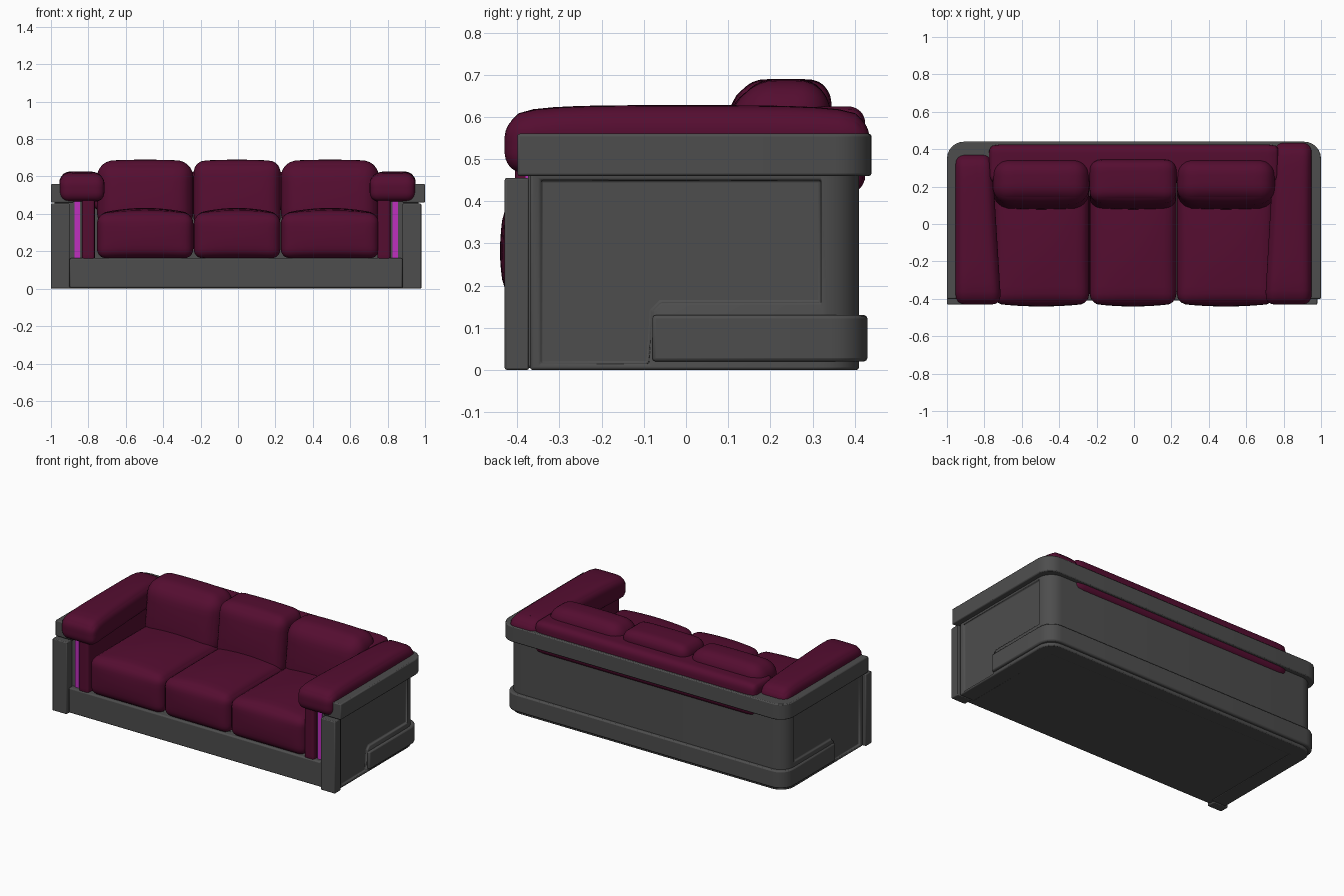
import bpy, bmesh, math
from mathutils import Vector

old = bpy.data.objects.get("Cube")
if old:
    bpy.data.objects.remove(old, do_unlink=True)


def material(name, rgb):
    m = bpy.data.materials.new(name)
    m.use_nodes = True
    m.diffuse_color = (*rgb, 1)
    bsdf = m.node_tree.nodes["Principled BSDF"]
    bsdf.inputs["Base Color"].default_value = (*rgb, 1)
    bsdf.inputs["Roughness"].default_value = 0.8
    return m


GREY = material("charcoal_grey", (0.075, 0.075, 0.075))
WINE = material("wine_fabric", (0.09, 0.004, 0.03))
GLOW = material("magenta_strip", (0.52, 0.03, 0.52))


def finish(name, bm, mat, bevel=0.0):
    bmesh.ops.recalc_face_normals(bm, faces=bm.faces)
    mesh = bpy.data.meshes.new(name)
    bm.to_mesh(mesh)
    bm.free()
    obj = bpy.data.objects.new(name, mesh)
    bpy.context.collection.objects.link(obj)
    mesh.materials.append(mat)
    if bevel:
        mod = obj.modifiers.new("edge_bevel", "BEVEL")
        mod.width, mod.segments, mod.limit_method = bevel, 2, "ANGLE"
    bpy.ops.object.select_all(action="DESELECT")
    obj.select_set(True)
    bpy.context.view_layer.objects.active = obj
    bpy.ops.object.shade_smooth_by_angle(angle=math.radians(40))
    return obj


def prism(name, points, offset, mat, bevel=0.0):
    """Extrude a flat outline along an offset."""
    bm = bmesh.new()
    face = bm.faces.new([bm.verts.new(p) for p in points])
    top = bmesh.ops.extrude_face_region(bm, geom=[face])["geom"]
    bmesh.ops.translate(bm, vec=offset,
                        verts=[v for v in top if isinstance(v, bmesh.types.BMVert)])
    return finish(name, bm, mat, bevel)


def box(name, x, y, z, mat, bevel=0.0):
    pts = [(x[0], y[0], z[0]), (x[1], y[0], z[0]), (x[1], y[1], z[0]), (x[0], y[1], z[0])]
    return prism(name, pts, (0, 0, z[1] - z[0]), mat, bevel)


def u_band(name, x, y, z, wall, r, bevel):
    """Band around both sides and the back, with round back corners."""
    def corner(cx, cy, start):
        arc = [math.radians(start + 15 * i) for i in range(7)]
        return [(cx + r * math.cos(a), cy + r * math.sin(a)) for a in arc]
    pts = [(x[0] + wall, y[0]), (x[0] + wall, y[1] - wall),
           (x[1] - wall, y[1] - wall), (x[1] - wall, y[0]), (x[1], y[0])]
    pts += corner(x[1] - r, y[1] - r, 0) + corner(x[0] + r, y[1] - r, 90)
    pts.append((x[0], y[0]))
    return prism(name, [(a, b, z[0]) for a, b in pts], (0, 0, z[1] - z[0]), GREY, bevel)


def cushion(name, x, y, z, r, crown=0.0, belly=0.0, shape=None):
    """Round-edged pad; crown swells the top, belly swells the front."""
    lo, hi = Vector((x[0], y[0], z[0])), Vector((x[1], y[1], z[1]))
    mid, half = (lo + hi) / 2, (hi - lo) / 2
    bm = bmesh.new()
    bmesh.ops.create_cube(bm, size=2)
    bmesh.ops.subdivide_edges(bm, edges=bm.edges[:], cuts=15, use_grid_fill=True)
    for v in bm.verts:
        u = Vector([math.sin(c * math.pi / 2) for c in v.co])
        p = Vector([a * h for a, h in zip(u, half)])
        core = Vector([max(-(h - r), min(h - r, a)) for a, h in zip(p, half)])
        d = p - core
        if d.length > 1e-6:
            p = core + d.normalized() * r
        if u.z > 0:
            p.z += crown * u.z * (1 - u.x ** 2) * (1 - 0.6 * u.y ** 2)
        if u.y < 0:
            p.y += belly * u.y * (1 - u.x ** 2) * (1 - u.z ** 2)
        if shape:
            p = shape(p, u)
        v.co = mid + p
    return finish(name, bm, WINE)


# Outer shell with a recessed panel cut into each side
shell = u_band("shell", (-0.98, 0.965), (-0.37, 0.41), (0.0, 0.47), 0.1, 0.09, 0.008)
panel = [(-0.345, 0.015), (-0.345, 0.45), (0.32, 0.45), (0.32, 0.16),
         (-0.06, 0.16), (-0.08, 0.14), (-0.088, 0.015)]
for side, x in (("left", 0.953), ("right", -1.068)):
    cutter = prism(side + "_panel_cutter", [(x, a, b) for a, b in panel], (0.1, 0, 0), GREY)
    cutter.hide_render = True
    cut = shell.modifiers.new("panel_cut", "BOOLEAN")
    cut.operation, cut.object = "DIFFERENCE", cutter
    bpy.context.view_layer.objects.active = shell
    bpy.ops.object.modifier_move_to_index(modifier=cut.name, index=0)
    bpy.ops.object.modifier_apply(modifier=cut.name)
    bpy.data.objects.remove(cutter, do_unlink=True)

# Plinth, raised kick band and top rail
box("base", (-0.89, 0.875), (-0.38, 0.33), (0.004, 0.16), GREY)
box("front_rail", (-0.9, 0.88), (-0.41, -0.36), (0.004, 0.163), GREY, 0.008)
u_band("kick_band", (-0.992, 0.98), (-0.08, 0.43), (0.02, 0.13), 0.1, 0.09, 0.008)
u_band("top_rail", (-1.0, 1.0), (-0.40, 0.44), (0.46, 0.56), 0.12, 0.09, 0.006)

# Arms: post, light strip, inner pad and top pad
for side, s, dx in (("left", 1, -0.01), ("right", -1, -0.01)):
    def span(a, b):
        return tuple(sorted((s * a + dx, s * b + dx)))

    box(side + "_front_post", span(0.89, 0.99), (-0.43, -0.372), (0.0, 0.455), GREY, 0.005)
    box(side + "_arm_core", span(0.80, 0.89), (-0.375, 0.35), (0.15, 0.5), GREY)
    box(side + "_light_strip", span(0.835, 0.865), (-0.382, -0.37), (0.163, 0.465), GLOW)
    cushion(side + "_arm_inner", span(0.755, 0.825), (-0.405, 0.34), (0.15, 0.55), 0.015)

    def taper(p, u, s=s):
        # inner edge recedes to the back, ends droop softly
        if u.x * s < 0:
            p.x += s * 0.025 * u.y
        if u.z > 0:
            p.z -= 0.02 * abs(u.y) ** 6
        return p

    back = 0.435 if s > 0 else 0.37
    cushion(side + "_arm_pad", (0.725, 0.95) if s > 0 else (-0.955, -0.735),
            (-0.43, back), (0.465, 0.62), 0.05, crown=0.008, shape=taper)

# Back pad behind the loose cushions
cushion("back_pad", (-0.775, 0.775), (0.22, 0.425), (0.42, 0.625), 0.04)
box("back_core", (-0.88, 0.87), (0.28, 0.34), (0.1, 0.5), GREY)


# Three seat and three back cushions
def lean(p, u):
    p.y += 0.12 * p.z
    return p


seams = (-0.755, -0.238, 0.228, 0.755)
for i, place in enumerate(("right", "middle", "left")):
    x = (seams[i] + 0.001, seams[i + 1] - 0.001)
    cushion(place + "_seat_cushion", x, (-0.425, 0.2), (0.162, 0.4), 0.05,
            crown=0.032, belly=0.016)
    cushion(place + "_back_cushion", x, (0.1, 0.33), (0.32, 0.682), 0.085 if i != 1 else 0.06,
            crown=0.008, belly=0.015, shape=lean)
